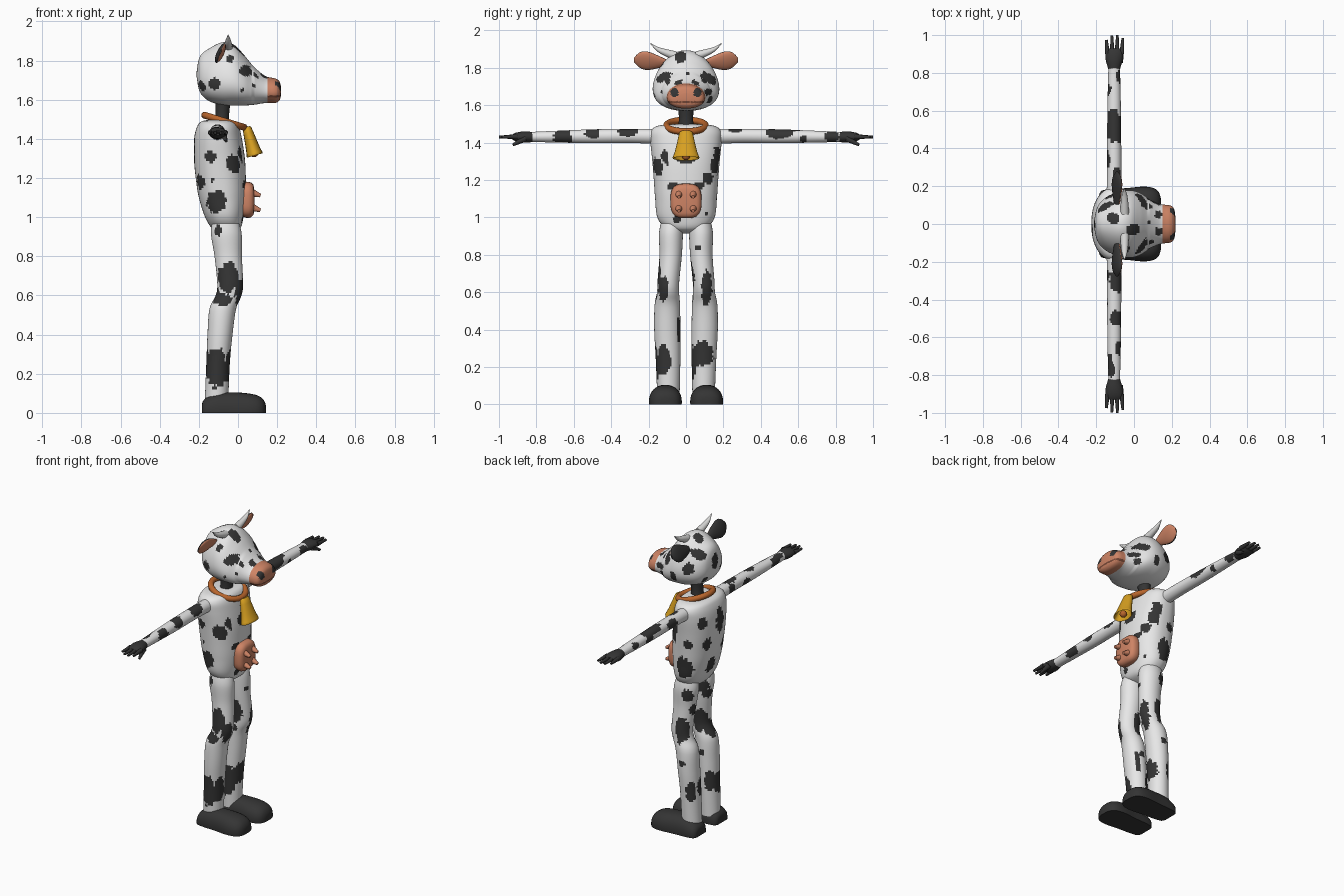
import bpy, bmesh, math
from mathutils import Vector, Matrix, noise

old = bpy.data.objects.get("Cube")
if old:
    bpy.data.objects.remove(old, do_unlink=True)


def material(name, rgb):
    m = bpy.data.materials.new(name)
    m.use_nodes = True
    m.diffuse_color = (*rgb, 1)
    bsdf = next(n for n in m.node_tree.nodes if n.type == 'BSDF_PRINCIPLED')
    bsdf.inputs["Base Color"].default_value = (*rgb, 1)
    return m


WHITE = material("white hide", (.8, .8, .8))
DARK = material("charcoal", (.035, .035, .035))
PINK = material("pink skin", (.62, .23, .13))
LEATHER = material("orange leather", (.48, .13, .025))
GOLD = material("yellow brass", (.68, .35, .015))
BROWN = material("mouth brown", (.2, .07, .04))
HORN = material("pale horn", (.7, .7, .69))

# Hide spots in hundredths: (u, v, radius u, radius v), grouped by facing side
HEAD_SPOTS = {
    "right": [(4, 175, 3, 3), (8, 167, 1, 1), (2, 165, 1, 1), (-12, 168, 3, 3), (-4, 181, 2, 2)],
    "left": [(4, 174, 3, 3), (-3, 166, 2, 3), (-12, 172, 3, 4), (8, 163, 2, 2)],
    "front": [(-10, 174, 2, 3), (10, 175, 2, 3), (-3, 187, 3, 2), (12, 167, 2, 2), (1, 177, 1, 1)],
    "back": [(0, 174, 3, 5), (-9, 167, 3, 3), (9, 180, 3, 3), (7, 164, 2, 2)],
    "top": [(-11, 3, 3, 3), (0, -3, 3, 3), (13, -4, 2, 2), (13, 5, 2, 2)],
}
BODY_SPOTS = {
    "right": [(-14, 131, 3, 3), (-3, 128, 3.5, 4), (2, 133, 2, 5), (-11, 108, 5, 6), (-13, 119, 1, 1)],
    "left": [(-10, 108, 5, 7), (-4, 134, 3, 4), (-13, 124, 3, 3), (1, 121, 2, 3)],
    "front": [(-15, 127, 3, 4.5), (16, 128, 3, 4.5), (0, 132, 5, 4), (-7, 117, 3, 2),
              (7, 117, 3, 2), (-5, 99, 2, 2), (11, 102, 1, 1)],
    "back": [(-3, 135, 4, 8), (8, 123, 3, 4), (-10, 118, 4, 4), (2, 107, 4, 5), (12, 138, 3, 4)],
}
LEG_SPOTS = {
    "right": [(-10, 93, 2, 2.5), (-5, 69, 5, 8), (-8, 58, 5, 3), (-11, 23, 5.5, 10)],
    "left": [(-10, 89, 3, 4), (-7, 66, 4, 8), (-9, 46, 2, 2), (-14, 28, 3, 6)],
    "front": [(-12, 62, 3, 6), (11, 62, 3, 9), (-4, 40, 1, 7), (-12, 24, 4, 8),
              (8.5, 27, 6, 7), (6.5, 84, 2, 1.5)],
    "back": [(-9, 60, 4, 6), (-10, 26, 4, 7), (9, 79, 3, 4), (8, 30, 3, 6), (-6, 84, 3, 3)],
}
ARM_SPOTS = {
    "front": [(-66, 143, 5, 4), (-50, 145, 4, 3), (-31, 146, 5, 3), (50, 145, 7, 3),
              (63, 142, 2, 2), (78, 143, 4, 3)],
    "back": [(-72, 143, 4, 4), (-42, 142, 4, 3), (-27, 144, 3, 3), (34, 144, 5, 3), (57, 142, 4, 3), (71, 144, 3, 2)],
    "top": [(-11, 52, 4, 9), (-9, 26, 2, 4), (-10, -30, 3, 5), (-10, -50, 3, 4), (-8, -66, 2, 4), (-12, -77, 2, 4)],
}
# Facing direction and the two axes a spot is measured along
SIDES = {"front": ((1, 0, 0), 1, 2), "back": ((-1, 0, 0), 1, 2), "right": ((0, -1, 0), 0, 2),
         "left": ((0, 1, 0), 0, 2), "top": ((0, 0, 1), 0, 1)}


def spotted(c, n, spots):
    limit = 1 + .25 * noise.noise(c * 55)
    for side, marks in spots.items():
        d, i, j = SIDES[side]
        if n.dot(Vector(d)) > .35:
            for u, v, ru, rv in marks:
                if math.hypot((c[i] * 100 - u) / ru, (c[j] * 100 - v) / rv) < limit:
                    return True
    return False


def finish(ob, mats, rule=None, angle=50):
    for m in mats:
        ob.data.materials.append(m)
    if rule:
        for p in ob.data.polygons:
            p.material_index = int(rule(p.center, p.normal))
    bpy.ops.object.select_all(action='DESELECT')
    ob.select_set(True)
    bpy.context.view_layer.objects.active = ob
    bpy.ops.object.shade_smooth_by_angle(angle=math.radians(angle))
    return ob


def smooth_keys(keys, step):
    """Catmull-Rom rows between the key sections."""
    rows = []
    for i in range(len(keys) - 1):
        a, b, c, d = (keys[max(0, min(len(keys) - 1, i + k))] for k in (-1, 0, 1, 2))
        count = max(2, round(math.dist(b, c) / step))
        for s in range(count):
            t = s / count
            rows.append([q + .5 * t * (r - p + t * (2 * p - 5 * q + 4 * r - e + t * (3 * (q - r) + e - p)))
                         for p, q, r, e in zip(a, b, c, d)])
    return rows + [list(keys[-1])]


def loft(name, axis, keys, mats, rule=None, n=32, step=.02, power=2, warp=None, angle=50):
    """Skin of oval sections: (position, centre a, radius a, centre b, radius b)."""
    bm = bmesh.new()
    rings = []
    for t, ca, ra, cb, rb in smooth_keys(keys, step):
        ring = []
        for k in range(n):
            w = math.tau * k / n
            cu, cv = (math.copysign(abs(f) ** (2 / power), f) for f in (math.cos(w), math.sin(w)))
            co = [ca + max(ra, .001) * cu, cb + max(rb, .001) * cv]
            co.insert("xyz".index(axis), t)
            ring.append(bm.verts.new(warp(co, cv, cb) if warp else co))
        rings.append(ring)
    for r0, r1 in zip(rings, rings[1:]):
        for k in range(n):
            bm.faces.new((r0[k], r0[(k + 1) % n], r1[(k + 1) % n], r1[k]))
    bm.faces.new(rings[0])
    bm.faces.new(rings[-1])
    bmesh.ops.recalc_face_normals(bm, faces=bm.faces)
    me = bpy.data.meshes.new(name)
    bm.to_mesh(me)
    bm.free()
    ob = bpy.data.objects.new(name, me)
    bpy.context.collection.objects.link(ob)
    return finish(ob, mats, rule, angle)


def cone(name, start, end, r0, r1, mat):
    a, b = Vector(start), Vector(end)
    bpy.ops.mesh.primitive_cone_add(vertices=10, radius1=r0, radius2=r1, depth=(b - a).length, location=(a + b) / 2)
    ob = bpy.context.object
    ob.name = name
    ob.rotation_euler = (b - a).to_track_quat('Z', 'Y').to_euler()
    return finish(ob, [mat])


# Torso and neck
loft("torso", "z", [(.915, -.06, .02, 0, .03), (.94, -.06, .07, 0, .105), (1, -.07, .098, 0, .153),
                    (1.1, -.08, .12, 0, .165), (1.2, -.088, .128, 0, .172), (1.3, -.095, .13, 0, .18),
                    (1.4, -.102, .122, 0, .19), (1.46, -.102, .108, 0, .188), (1.49, -.1, .085, 0, .15),
                    (1.5, -.09, .03, 0, .05)],
     [WHITE, DARK], lambda c, n: spotted(c, n, BODY_SPOTS), n=88, step=.012, power=2.3)
loft("neck", "z", [(1.46, -.085, .04, 0, .045), (1.53, -.08, .035, 0, .038), (1.61, -.075, .04, 0, .045)], [DARK], n=20)


# Head with pink muzzle, nostrils and mouth line
def head_colour(c, n):
    if c.x > .15:
        nostril = math.hypot((abs(c.y) - .062) / .022, (c.z - 1.668) / .024) < 1 and n.x > .3
        mouth = abs(c.z - 1.617) < .005 and n.z < .5
        return 1 if nostril else 3 if mouth else 2
    return spotted(c, n, HEAD_SPOTS)


def jowls(co, v, mid):
    return (co[0], co[1] * (1 - .24 * v * (1 if co[0] < .08 else .4)), co[2])


loft("head", "x", [(-.212, 0, .01, 1.73, .01), (-.195, 0, .085, 1.73, .09), (-.15, 0, .135, 1.727, .133),
                   (-.08, 0, .165, 1.733, .16), (-.02, 0, .172, 1.725, .155), (.03, 0, .16, 1.7, .13),
                   (.08, 0, .13, 1.672, .098), (.14, 0, .105, 1.652, .069), (.19, 0, .098, 1.646, .063),
                   (.212, 0, .08, 1.645, .048), (.22, 0, .03, 1.645, .02)],
     [WHITE, DARK, PINK, BROWN], head_colour, n=88, step=.01, power=2.15, warp=jowls)

# Collar, bell and clapper
bpy.ops.mesh.primitive_torus_add(major_radius=.105, minor_radius=.018, major_segments=32, minor_segments=10,
                                 location=(-.07, 0, 1.49), rotation=(0, math.radians(17), 0))
bpy.context.object.name = "collar"
finish(bpy.context.object, [LEATHER])
bell = loft("bell", "z", [(.005, 0, .012, 0, .02), (0, 0, .022, 0, .035), (-.06, 0, .03, 0, .048),
                          (-.115, 0, .037, 0, .062), (-.14, 0, .042, 0, .072), (-.138, 0, .035, 0, .064),
                          (-.06, 0, .022, 0, .04), (-.02, 0, .01, 0, .02)], [GOLD], n=16, step=.04)
bell.matrix_world = Matrix.Translation((.046, 0, 1.455)) @ Matrix.Rotation(math.radians(-16), 4, 'Y')
bpy.ops.mesh.primitive_uv_sphere_add(segments=16, ring_count=8, radius=.022, location=(.082, 0, 1.328))
bpy.context.object.name = "bell_clapper"
finish(bpy.context.object, [LEATHER])

# Udder and teats
loft("udder", "x", [(0, 0, .06, 1.09, .07), (.025, 0, .08, 1.09, .088), (.055, 0, .083, 1.088, .092),
                    (.078, 0, .07, 1.088, .078), (.085, 0, .03, 1.088, .035)], [PINK], n=40, power=3)
for y in (-.038, .038):
    for z in (1.05, 1.125):
        cone("teat", (.07, y, z), (.115, y, z - .015), .021, .009, PINK)


for s, side in ((1, "left"), (-1, "right")):
    def mirrored(keys):
        return [(s * k[0], *k[1:]) for k in keys]

    # Leg and shoe
    loft(side + "_leg", "z", [(z, x, rx, s * y, ry) for z, x, rx, y, ry in (
        (1, -.065, .06, .07, .055), (.92, -.06, .078, .08, .064), (.8, -.05, .07, .082, .06),
        (.66, -.04, .066, .094, .058), (.6, -.048, .066, .096, .059), (.53, -.078, .068, .1, .068),
        (.4, -.092, .064, .1, .07), (.25, -.102, .06, .096, .066), (.05, -.11, .06, .094, .06))],
        [WHITE, DARK], lambda c, n: spotted(c, n, LEG_SPOTS), n=44, step=.012)
    loft(side + "_shoe", "x", [(x, s * .11, ry, .01, rz) for x, ry, rz in (
        (-.184, .045, .035), (-.172, .066, .06), (-.12, .076, .088), (-.04, .08, .095), (.05, .088, .09),
        (.105, .08, .077), (.132, .058, .055), (.142, .025, .03))],
        [DARK], n=32, power=2.4, warp=lambda co, v, mid: (co[0], co[1], max(0, co[2])))

    # Arm, palm, fingers and thumb
    loft(side + "_arm", "y", mirrored([(.14, -.105, .04, 1.433, .04), (.3, -.105, .038, 1.436, .038),
                                       (.5, -.105, .037, 1.434, .037), (.7, -.105, .034, 1.432, .031),
                                       (.85, -.105, .03, 1.43, .026)]),
         [WHITE, DARK], lambda c, n: spotted(c, n, ARM_SPOTS) or abs(c.y) > .84, n=36, step=.012)
    loft(side + "_palm", "y", mirrored([(.82, -.105, .031, 1.43, .027), (.87, -.105, .045, 1.43, .03),
                                        (.91, -.103, .045, 1.43, .023), (.93, -.103, .035, 1.43, .012)]), [DARK], n=20)
    for i in range(4):
        x = -.14 + .025 * i
        reach = (.975, .997, 1, .985)[i]
        cone(side + "_finger", (x, s * .9, 1.432), (x - .006 + .004 * i, s * reach, 1.43), .014, .007, DARK)
    cone(side + "_thumb", (-.075, s * .86, 1.422), (-.06, s * .925, 1.388), .018, .007, DARK)

    # Horn and ear with pink inside
    loft(side + "_horn", "y", mirrored([(.05, -.05, .024, 1.862, .026), (.1, -.05, .021, 1.878, .021),
                                        (.15, -.05, .015, 1.898, .014), (.19, -.05, .002, 1.93, .003)]), [HORN], n=14)
    loft(side + "_ear", "y", mirrored([(.1, -.09, .012, 1.828, .014), (.15, -.09, .018, 1.832, .034),
                                       (.21, -.09, .02, 1.838, .05), (.25, -.09, .015, 1.842, .04),
                                       (.277, -.09, .004, 1.842, .012)]),
         [DARK, PINK], lambda c, n: n.x > .45, n=24,
         warp=lambda co, v, mid: (co[0] + .4 * (co[2] - mid), co[1], co[2]))
